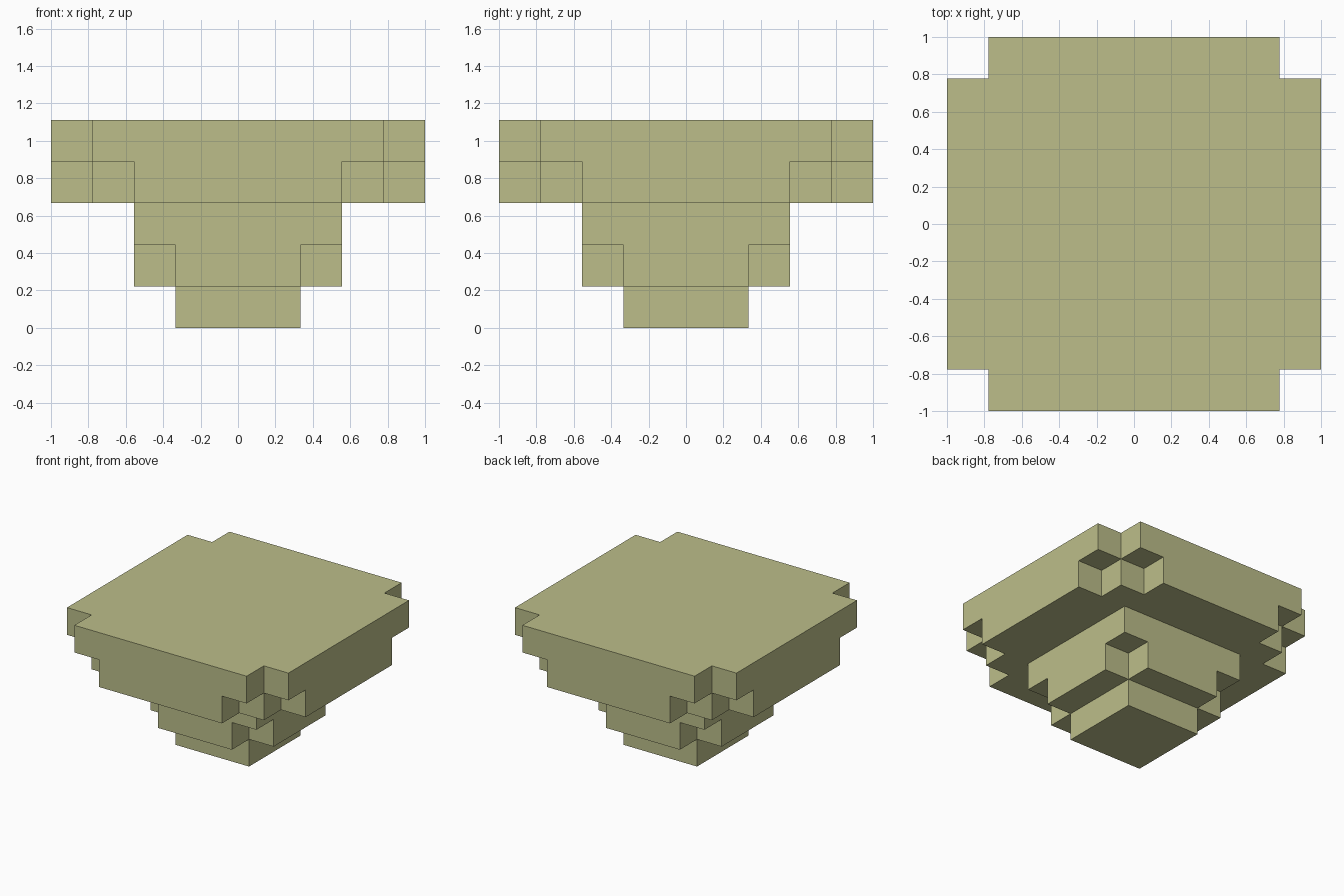
import bpy
import bmesh
from mathutils import Vector

default = bpy.data.objects.get("Cube")
if default:
    bpy.data.objects.remove(default, do_unlink=True)

UNIT = 2 / 9  # edge of one block

# Each part is a stack of layers: (reach from centre, diagonal limit that notches the corners)
PARTS = {
    "foot": [(1, 2)],
    "middle_tier": [(2, 3), (2, 4)],
    "top_tier": [(4, 6), (4, 7)],
}
LAYERS = [layer for stack in PARTS.values() for layer in stack]

olive = bpy.data.materials.new("pale_olive")
olive.use_nodes = True
colour = (0.503, 0.515, 0.254, 1)
olive.diffuse_color = colour
olive.node_tree.nodes["Principled BSDF"].inputs["Base Color"].default_value = colour


def filled(i, j, k):
    if not 0 <= k < len(LAYERS):
        return False
    reach, limit = LAYERS[k]
    return max(abs(i), abs(j)) <= reach and abs(i) + abs(j) <= limit


def add_block_sides(bm, i, j, k):
    """Add only the sides of a block that are not covered by a neighbour."""
    centre = Vector((i, j, k + 0.5))
    for axis in range(3):
        for sign in (-1, 1):
            n = Vector((0, 0, 0))
            n[axis] = sign
            if filled(i + int(n.x), j + int(n.y), k + int(n.z)):
                continue
            u = Vector((0, 0, 0))
            u[(axis + 1) % 3] = 1
            v = n.cross(u)
            corners = [(-1, -1), (1, -1), (1, 1), (-1, 1)]
            bm.faces.new([bm.verts.new((centre + (n + a * u + b * v) / 2) * UNIT)
                          for a, b in corners])


# Build the stepped parts from the ground up
level = 0
for name, stack in PARTS.items():
    bm = bmesh.new()
    for k in range(level, level + len(stack)):
        reach = LAYERS[k][0]
        for i in range(-reach, reach + 1):
            for j in range(-reach, reach + 1):
                if filled(i, j, k):
                    add_block_sides(bm, i, j, k)
    level += len(stack)
    bmesh.ops.remove_doubles(bm, verts=bm.verts, dist=0.001)
    mesh = bpy.data.meshes.new(name)
    bm.to_mesh(mesh)
    bm.free()
    mesh.materials.append(olive)
    bpy.context.collection.objects.link(bpy.data.objects.new(name, mesh))
